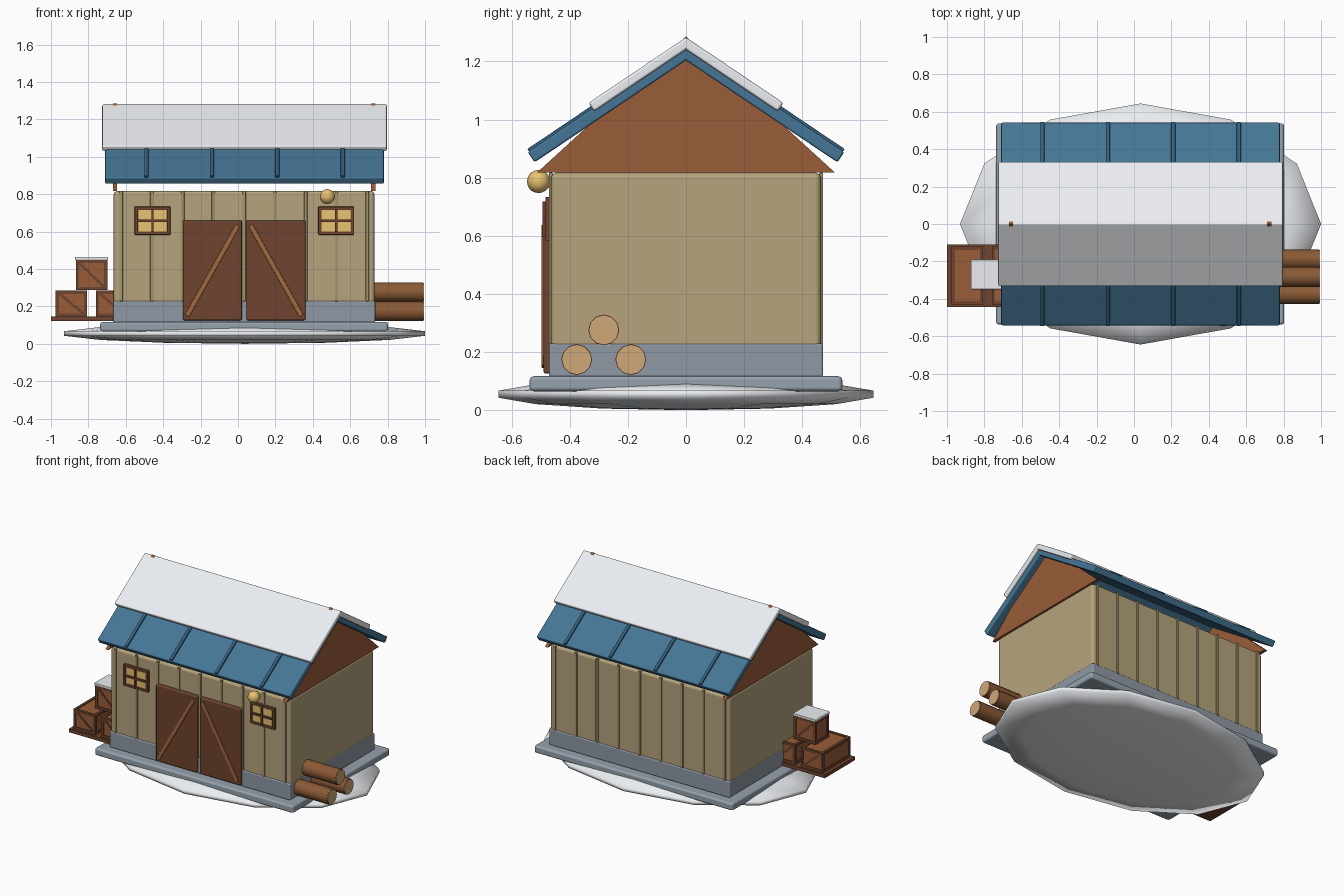
import bpy, math
from mathutils import Vector

if "Cube" in bpy.data.objects:
    bpy.data.objects.remove(bpy.data.objects["Cube"])

CX = 0.033                       # building centre line
PITCH = math.atan(0.673)
RIDGE = 1.255


def mat(name, hexcol):
    m = bpy.data.materials.new(name)
    rgb = [int(hexcol[i:i + 2], 16) / 255 for i in (0, 2, 4)]
    m.diffuse_color = [c / 12.92 if c < 0.04 else ((c + 0.055) / 1.055) ** 2.4 for c in rgb] + [1]
    m.use_nodes = True
    m.node_tree.nodes["Principled BSDF"].inputs["Base Color"].default_value = m.diffuse_color
    return m


WALL, TRIM = mat("tan_planks", "B5A47C"), mat("tan_batten", "A5956F")
STONE, SLAB = mat("stone", "8F99A4"), mat("slab_stone", "96A2AE")
BLUE, SEAM = mat("roof_blue", "457696"), mat("seam_blue", "36607E")
SNOW, GLOW = mat("snow", "EBEEF2"), mat("warm_glow", "E8C271")
DARK, LIGHT = mat("dark_wood", "6E442E"), mat("light_wood", "A4683F")
CRATE, BARK, CUT = mat("crate_wood", "9A5C38"), mat("bark", "8A5A35"), mat("cut_wood", "CFA878")


def finish(ob, name, m, bevel=0):
    ob.name = name
    ob.data.materials.append(m)
    if bevel:
        b = ob.modifiers.new("bevel", 'BEVEL')
        b.width, b.segments, b.harden_normals = bevel, 2, True
        bpy.ops.object.shade_smooth_by_angle(angle=math.radians(40))
    return ob


def box(name, loc, size, m, bevel=0, rot=(0, 0, 0)):
    bpy.ops.mesh.primitive_cube_add(size=1, location=loc, rotation=rot)
    ob = bpy.context.object
    for v in ob.data.vertices:
        v.co *= Vector(size)
    return finish(ob, name, m, bevel)


def slope_box(name, s, x, width, d0, d1, h0, h1, m, bevel):
    """Box lying on roof side s: d runs down the slope, h is height off it."""
    d, h = (d0 + d1) / 2, (h0 + h1) / 2
    c, n = math.cos(PITCH), math.sin(PITCH)
    loc = (x, s * (d * c + h * n), RIDGE - d * n + h * c)
    return box(name, loc, (width, d1 - d0, h1 - h0), m, bevel, (-s * PITCH, 0, 0))


# snowy ground mound
bpy.ops.mesh.primitive_uv_sphere_add(segments=12, ring_count=7, radius=1, location=(0.035, 0, 0.055))
mound = bpy.context.object
for v in mound.data.vertices:
    v.co *= Vector((0.99, 0.661, 0.055))
finish(mound, "snow_mound", SNOW)
bpy.ops.object.shade_smooth()

# slab, plinth, walls
box("foundation_slab", (CX, 0, 0.091), (1.54, 1.076, 0.052), SLAB, 0.014)
box("plinth", (CX, 0, 0.172), (1.402, 0.944, 0.115), STONE, 0.008)
box("walls", (CX, 0, 0.47), (1.396, 0.93, 0.695), WALL, 0.02)
for s in (-1, 1):
    for i in range(9):
        box("wall_batten", (CX + (i - 4) * 0.1645, s * 0.465, 0.522), (0.018, 0.014, 0.59), TRIM, 0.003)

# gable ends
for s in (-1, 1):
    x = CX + s * 0.69
    pts = [(x + dx, y, z) for dx in (-0.011, 0.011) for y, z in ((-0.513, 0.817), (0.513, 0.817), (0, 1.286))]
    me = bpy.data.meshes.new("gable")
    me.from_pydata(pts, [], [(0, 2, 1), (3, 4, 5), (0, 1, 4, 3), (1, 2, 5, 4), (2, 0, 3, 5)])
    ob = bpy.data.objects.new("gable", me)
    bpy.context.collection.objects.link(ob)
    finish(ob, "gable", CRATE)

# roof panels, seams and snow cover
for s in (-1, 1):
    slope_box("roof_panel", s, 0.035, 1.49, -0.003, 0.657, -0.043, 0, BLUE, 0.008)
    for i in range(4):
        slope_box("roof_seam", s, 0.035 + (i - 1.5) * 0.35, 0.022, 0.3, 0.652, -0.005, 0.009, SEAM, 0.003)
    slope_box("roof_snow", s, 0.035, 1.522, -0.019, 0.389, -0.012, 0.023, SNOW, 0.009)

# double doors with braces
for s in (-1, 1):
    x = CX + s * 0.17
    box("door", (x, -0.473, 0.393), (0.316, 0.034, 0.535), DARK, 0.008)
    box("door_brace", (x, -0.49, 0.392), (0.026, 0.014, 0.555), LIGHT, 0.003, (0, -s * math.atan2(0.27, 0.48), 0))

# windows
for x in (-0.457, 0.525):
    z = 0.658
    box("window_pane", (x, -0.472, z), (0.17, 0.014, 0.13), GLOW)
    for s in (-1, 1):
        box("window_rail", (x, -0.472, z + s * 0.066), (0.192, 0.024, 0.018), DARK, 0.003)
        box("window_stile", (x + s * 0.087, -0.472, z), (0.018, 0.024, 0.15), DARK, 0.003)
    box("window_mullion", (x, -0.485, z), (0.012, 0.016, 0.12), DARK)
    box("window_crossbar", (x, -0.485, z), (0.16, 0.016, 0.012), DARK)

# lamp
bpy.ops.mesh.primitive_uv_sphere_add(segments=16, ring_count=10, radius=0.04, location=(0.478, -0.507, 0.787))
finish(bpy.context.object, "lamp", GLOW)
bpy.ops.object.shade_smooth()

# log pile
for y, z in ((-0.376, 0.174), (-0.19, 0.174), (-0.283, 0.276)):
    for name, r, x0, x1, m in (("log", 0.053, 0.66, 0.99, BARK), ("log_end", 0.05, 0.98, 0.995, CUT)):
        bpy.ops.mesh.primitive_cylinder_add(vertices=12, radius=r, depth=x1 - x0,
                                            location=((x0 + x1) / 2, y, z), rotation=(0, math.pi / 2, 0))
        finish(bpy.context.object, name, m)
        bpy.ops.object.shade_smooth_by_angle(angle=math.radians(40))


def crate(x, y, z, w, d, h):
    """Crate standing on z with corner posts, rails and a brace front and back."""
    t = 0.018
    box("crate", (x, y, z + h / 2), (w - 0.012, d - 0.012, h - 0.012), CRATE)
    for a in (-1, 1):
        px, py = x + a * (w - t) / 2, y + a * (d - t) / 2
        for b in (-1, 1):
            box("crate_post", (px, y + b * (d - t) / 2, z + h / 2), (t, t, h), DARK)
            rz = z + h / 2 + b * (h - t) / 2
            box("crate_rail", (x, py, rz), (w, t, t), DARK)
            box("crate_side_rail", (px, y, rz), (t, d, t), DARK)
        box("crate_brace", (x, y + a * (d / 2 - 0.005), z + h / 2), (math.hypot(w, h) - 0.05, 0.008, 0.014),
            DARK, 0, (0, math.atan2(h, w), 0))


# crates on a pallet
box("pallet", (-0.8, -0.277, 0.133), (0.4, 0.335, 0.024), DARK)
crate(-0.891, -0.275, 0.145, 0.17, 0.31, 0.14)
crate(-0.675, -0.275, 0.145, 0.17, 0.31, 0.14)
crate(-0.783, -0.27, 0.287, 0.168, 0.15, 0.162)
box("crate_snow", (-0.783, -0.27, 0.456), (0.178, 0.16, 0.018), SNOW, 0.005)
